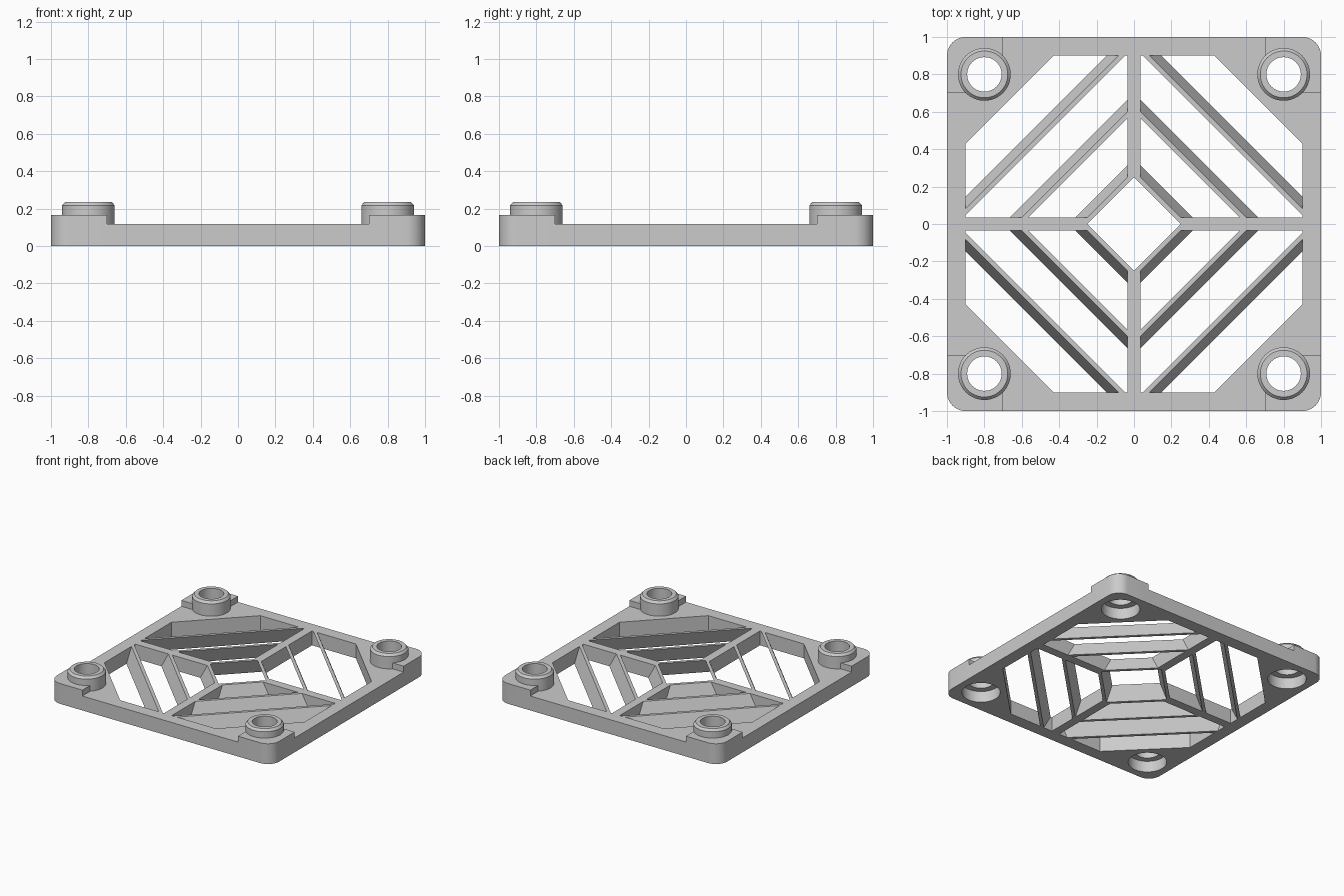
import bpy, bmesh
from math import sin, cos, pi

cube = bpy.data.objects.get("Cube")
if cube:
    bpy.data.objects.remove(cube)

H = 0.117          # plate thickness
PAD = 0.165        # corner pad height
TOP = 0.235        # boss height
INNER = 0.9        # half width of the opening
SIGNS = [(sx, sy) for sx in (-1, 1) for sy in (-1, 1)]

grey = bpy.data.materials.new("plain_grey")
grey.use_nodes = True
grey.diffuse_color = (0.6, 0.6, 0.6, 1)
grey.node_tree.nodes["Principled BSDF"].inputs["Base Color"].default_value = (0.6, 0.6, 0.6, 1)


def loft(name, loops, closed=False):
    """Skin a list of (outline, z); capped, or joined end to start as a ring."""
    bm = bmesh.new()
    rings = [[bm.verts.new((x, y, z)) for x, y in pts] for pts, z in loops]
    pairs = list(zip(rings, rings[1:]))
    if closed:
        pairs.append((rings[-1], rings[0]))
    else:
        bm.faces.new(rings[0])
        bm.faces.new(rings[-1])
    for a, b in pairs:
        for i in range(len(a)):
            j = (i + 1) % len(a)
            bm.faces.new((a[i], a[j], b[j], b[i]))
    bmesh.ops.recalc_face_normals(bm, faces=bm.faces)
    mesh = bpy.data.meshes.new(name)
    bm.to_mesh(mesh)
    bm.free()
    mesh.materials.append(grey)
    ob = bpy.data.objects.new(name, mesh)
    bpy.context.collection.objects.link(ob)
    return ob


def combine(target, tool, operation):
    """Apply a boolean and discard the tool."""
    mod = target.modifiers.new("cut", 'BOOLEAN')
    mod.operation, mod.solver, mod.object = operation, 'EXACT', tool
    bpy.context.view_layer.objects.active = target
    bpy.ops.object.modifier_apply(modifier=mod.name)
    bpy.data.objects.remove(tool)


def circle(r, cx=0, cy=0, n=48):
    return [(cx + r * cos(2 * pi * i / n), cy + r * sin(2 * pi * i / n)) for i in range(n)]


def corner(steps=10, r=0.1):
    """Rounded outer corner in the +x +y quadrant."""
    c = 1 - r
    return [(c + r * cos(pi / 2 * i / steps), c + r * sin(pi / 2 * i / steps)) for i in range(steps + 1)]


def turned(pts):
    """Repeat an outline piece in four quarter turns."""
    out = []
    for _ in range(4):
        out += pts
        pts = [(-y, x) for x, y in pts]
    return out


def diamond(d):
    return turned([(d, 0)])


def rect(w, l):
    return [(-w, -l), (w, -l), (w, l), (-w, l)]


# Plate with rounded corners and an eight-sided opening
frame = loft("frame", [(turned(corner()), 0), (turned(corner()), H)])
octagon = turned([(INNER, 0.43), (0.43, INNER)])
combine(frame, loft("opening_cutter", [(octagon, -0.1), (octagon, 0.3)]), 'DIFFERENCE')

# Raised corner pads, round bosses and stepped holes
for sx, sy in SIGNS:
    outline = [(sx * x, sy * y) for x, y in [(0.7, 0.7), (1, 0.7)] + corner() + [(0.7, 1)]]
    combine(frame, loft("corner_pad", [(outline, 0), (outline, PAD)]), 'UNION')
    cx, cy = 0.8 * sx, 0.8 * sy
    boss = [(0.141, 0.05), (0.141, 0.217), (0.125, TOP)]
    combine(frame, loft("boss", [(circle(r, cx, cy), z) for r, z in boss]), 'UNION')
    hole = [(0.142, -0.1), (0.142, 0.09), (0.092, 0.09), (0.092, 0.3)]
    combine(frame, loft("hole_cutter", [(circle(r, cx, cy), z) for r, z in hole]), 'DIFFERENCE')

# Crossed bars with slanted diamond slats, open in the middle
grille = loft("louver_grille", [(rect(0.035, 0.95), 0), (rect(0.035, 0.95), H)])
combine(grille, loft("cross_bar", [(rect(0.95, 0.035), 0), (rect(0.95, 0.035), H)]), 'UNION')
START, SLANT, WIDTH = 0.25, 0.065, 0.035
middle = [(diamond(START + SLANT * 2), -H), (diamond(START - SLANT), 2 * H)]
combine(grille, loft("middle_cutter", middle), 'DIFFERENCE')
for d in (START, 0.6, 0.947):
    section = [(d, H), (d + WIDTH, H), (d + WIDTH + SLANT, 0), (d + SLANT, 0)]
    combine(grille, loft("slat_ring", [(diamond(r), z) for r, z in section], True), 'UNION')
bound = rect(INNER, INNER)
combine(grille, loft("bound", [(bound, -0.1), (bound, 0.3)]), 'INTERSECT')

# Smooth the round walls, keep edges crisp
for ob in (frame, grille):
    bpy.ops.object.select_all(action='DESELECT')
    ob.select_set(True)
    bpy.context.view_layer.objects.active = ob
    bpy.ops.object.shade_smooth_by_angle(angle=pi / 6)
